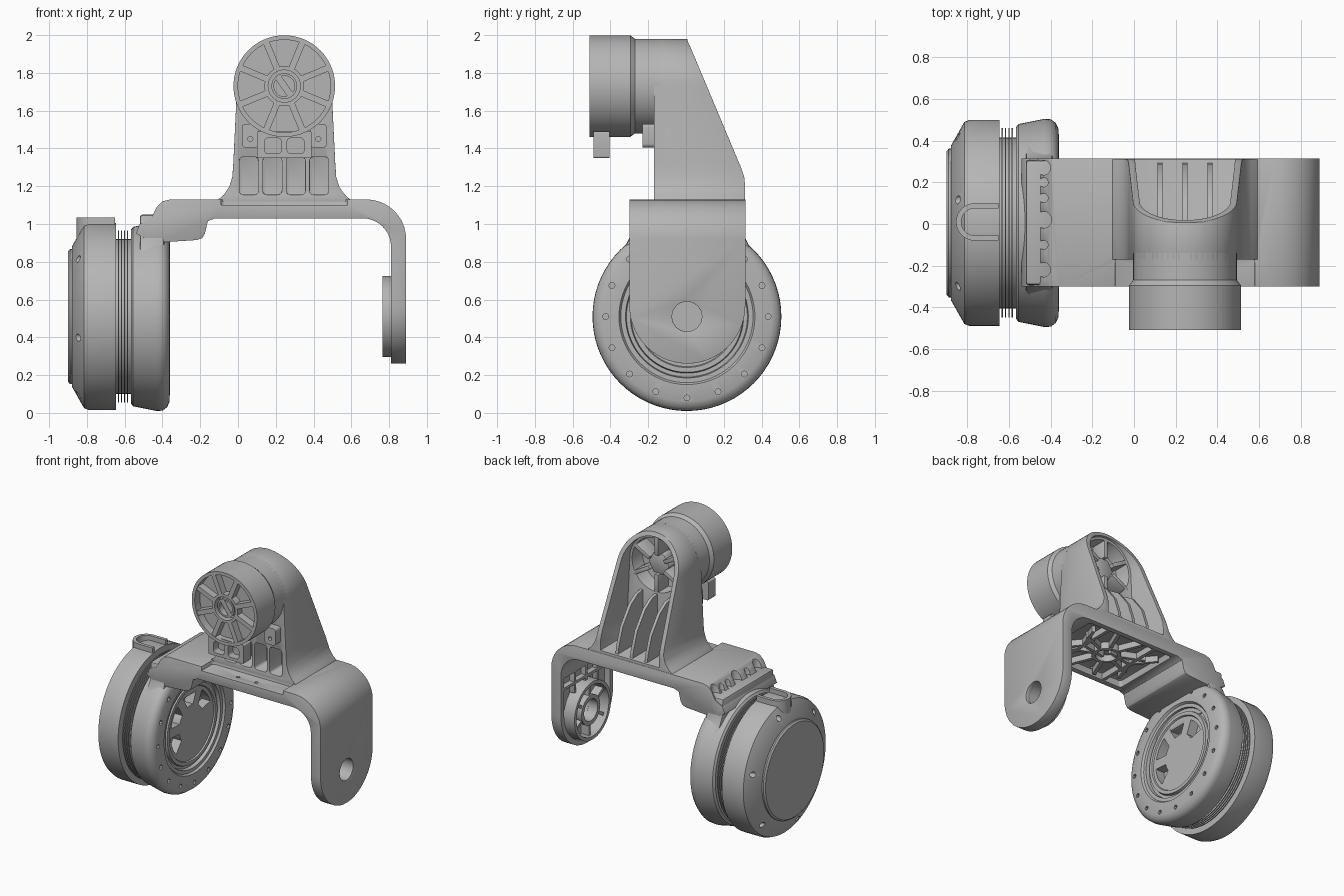
import bpy, bmesh
from math import sin, cos, pi, radians

if "Cube" in bpy.data.objects:
    bpy.data.objects.remove(bpy.data.objects["Cube"])

grey = bpy.data.materials.new("machined grey")
grey.use_nodes = True
grey.diffuse_color = (0.46, 0.46, 0.46, 1)
grey.node_tree.nodes["Principled BSDF"].inputs["Base Color"].default_value = grey.diffuse_color


def place(axis, t, u, v):
    return {"x": (t, u, v), "y": (u, t, v), "z": (u, v, t)}[axis]


def prism(bm, axis, pts, t0, t1):
    """Extrude a flat outline along an axis."""
    a, b = ([bm.verts.new(place(axis, t, u, v)) for u, v in pts] for t in (t0, t1))
    bm.faces.new(a)
    bm.faces.new(b[::-1])
    for i in range(len(pts)):
        bm.faces.new((a[i - 1], a[i], b[i], b[i - 1]))


def lathe(bm, axis, centre, profile, seg=64):
    """Revolve a closed (position, radius) outline about an axis."""
    rings = []
    for t, r in profile:
        n = seg if r > 0 else 1
        rings.append([bm.verts.new(place(axis, t, centre[0] + r * cos(2 * pi * i / seg),
                                         centre[1] + r * sin(2 * pi * i / seg))) for i in range(n)])
    for k in range(len(rings)):
        a, b = rings[k - 1], rings[k]
        if len(a) == len(b) == 1:
            continue
        for i in range(seg):
            j = (i + 1) % seg
            quad = [a[i % len(a)], a[j % len(a)], b[j % len(b)], b[i % len(b)]]
            bm.faces.new(list(dict.fromkeys(quad)))


def arc(c, r, a0, a1, n=10):
    return [(c[0] + r * cos(radians(a0 + (a1 - a0) * i / n)),
             c[1] + r * sin(radians(a0 + (a1 - a0) * i / n))) for i in range(n + 1)]


def rect(u0, u1, v0, v1, r=0.02):
    return (arc((u1 - r, v1 - r), r, 0, 90, 4) + arc((u0 + r, v1 - r), r, 90, 180, 4)
            + arc((u0 + r, v0 + r), r, 180, 270, 4) + arc((u1 - r, v0 + r), r, 270, 360, 4))


def ring(bm, axis, c, r0, r1, t0, t1, seg=48):
    lathe(bm, axis, c, [(t0, r0), (t0, r1), (t1, r1), (t1, r0)], seg)


def rod(bm, axis, c, r, t0, t1, seg=24):
    prism(bm, axis, [(c[0] + r * cos(2 * pi * i / seg), c[1] + r * sin(2 * pi * i / seg))
                     for i in range(seg)], t0, t1)


def spokes(bm, axis, c, n, r0, r1, w, t0, t1, phase=0):
    for i in range(n):
        a = radians(phase) + 2 * pi * i / n
        d, s = (cos(a), sin(a)), (-sin(a) * w / 2, cos(a) * w / 2)
        prism(bm, axis, [(c[0] + d[0] * r + s[0] * k, c[1] + d[1] * r + s[1] * k)
                         for r, k in ((r0, -1), (r1, -1), (r1, 1), (r0, 1))], t0, t1)


def make(name, bm):
    bmesh.ops.recalc_face_normals(bm, faces=bm.faces)
    me = bpy.data.meshes.new(name)
    bm.to_mesh(me)
    bm.free()
    me.materials.append(grey)
    ob = bpy.data.objects.new(name, me)
    bpy.context.collection.objects.link(ob)
    return ob


def select(ob):
    bpy.ops.object.select_all(action="DESELECT")
    ob.select_set(True)
    bpy.context.view_layer.objects.active = ob


def combine(ob, bm, op="DIFFERENCE"):
    tool = make("cutter", bm)
    mod = ob.modifiers.new("cut", "BOOLEAN")
    mod.object, mod.operation, mod.solver = tool, op, "EXACT"
    select(ob)
    bpy.ops.object.modifier_apply(modifier="cut")
    bpy.data.objects.remove(tool)


def finish(ob, bevel=0.0):
    select(ob)
    if bevel:
        mod = ob.modifiers.new("round", "BEVEL")
        mod.width, mod.segments, mod.angle_limit = bevel, 2, radians(40)
        bpy.ops.object.modifier_apply(modifier="round")
    bpy.ops.object.shade_smooth_by_angle(angle=radians(32))


AX = (0.005, 0.51)      # wheel motor axis (y, z)
HEAD = (0.245, 1.73)    # head axis (x, z)

# Motor end cap with screw holes
bm = bmesh.new()
lathe(bm, "x", AX, [(-0.9, 0), (-0.9, 0.345), (-0.89, 0.357), (-0.88, 0.357), (-0.88, 0.37),
                    (-0.815, 0.485), (-0.79, 0.495), (-0.645, 0.495), (-0.645, 0)], 72)
cap = make("motor_cap", bm)
bm = bmesh.new()
for p in arc(AX, 0.43, 75, 375, 5):
    rod(bm, "x", p, 0.02, -0.95, -0.8, 12)
combine(cap, bm)
finish(cap)

# Cooling fins in the gap
bm = bmesh.new()
fins = [(-0.66, 0), (-0.66, 0.41)]
for x in (-0.633, -0.617, -0.601, -0.585):
    fins += [(x - 0.003, 0.41), (x - 0.003, 0.455), (x + 0.003, 0.455), (x + 0.003, 0.41)]
lathe(bm, "x", AX, fins + [(-0.55, 0.41), (-0.55, 0)])
finish(make("motor_fins", bm))

# Motor housing with stepped inner face, screw holes and rotor windows
bm = bmesh.new()
lathe(bm, "x", AX, [(-0.567, 0), (-0.567, 0.46), (-0.555, 0.475), (-0.43, 0.5), (-0.4, 0.498), (-0.375, 0.48),
                    (-0.362, 0.45), (-0.36, 0.36), (-0.375, 0.35), (-0.375, 0.325), (-0.4, 0.32), (-0.4, 0.3),
                    (-0.38, 0.295), (-0.38, 0.27), (-0.39, 0.265), (-0.39, 0)], 72)
housing = make("motor_housing", bm)
bm = bmesh.new()
for i in range(16):
    a = 2 * pi * i / 16
    rod(bm, "x", (AX[0] + 0.43 * cos(a), AX[1] + 0.43 * sin(a)), 0.016, -0.42, -0.3, 8)
for a in (20, 75, 130, 185):
    prism(bm, "x", arc(AX, 0.24, a, a + 38, 6) + arc(AX, 0.14, a + 32, a + 6, 4), -0.46, -0.3)
combine(housing, bm)
finish(housing)

# Cable guide on the motor cap
bm = bmesh.new()
c = (-0.765, 0.01)
prism(bm, "z", [(-0.65, 0.1)] + arc(c, 0.09, 90, 270, 14) + [(-0.65, -0.08), (-0.65, -0.055)]
      + arc(c, 0.065, 270, 90, 14) + [(-0.65, 0.075)], 0.85, 1.035)
finish(make("cable_guide", bm))

# Saddle flaring from the bridge onto the housing
bm = bmesh.new()
half = [(0.3, 1.05), (0.305, 0.93), (0.34, 0.86), (0.41, 0.77), (0.38, 0.72)]
prism(bm, "x", [(y + 0.007, z) for y, z in half] + [(0.007 - y, z) for y, z in half[::-1]], -0.52, -0.39)
finish(make("saddle", bm), 0.015)

# Bridge and side arm: front outline trimmed by the rounded side outline
bm = bmesh.new()
top = [(-0.54, 0.95), (-0.52, 1.0), (-0.46, 1.03), (-0.43, 1.09), (-0.4, 1.12), (-0.36, 1.13)]
under = [(-0.12, 1.03), (-0.16, 1.015), (-0.175, 0.95), (-0.19, 0.925), (-0.22, 0.915), (-0.45, 0.9)]
prism(bm, "y", top + arc((0.68, 0.92), 0.21, 90, 0) + [(0.89, 0.2), (0.81, 0.2)]
      + arc((0.66, 0.88), 0.15, 0, 90) + under, -0.5, 0.5)
bridge = make("bridge_and_arm", bm)
bm = bmesh.new()
prism(bm, "x", arc((0.007, 0.568), 0.307, 180, 360, 28) + [(0.314, 1.3), (-0.3, 1.3)], -1, 1)
combine(bridge, bm, "INTERSECT")
bm = bmesh.new()
prism(bm, "z", rect(-0.09, 0.58, -0.5, -0.165), 1.1, 1.3)                        # front ledge
prism(bm, "z", rect(-0.1, 0.62, -0.26, 0.275), 0.98, 1.08)                       # underside pocket
prism(bm, "x", arc((0.007, 0.568), 0.27, 180, 360, 20) + [(0.277, 0.84), (-0.263, 0.84)], 0.7, 0.855)
combine(bridge, bm)
bm = bmesh.new()
rod(bm, "x", AX, 0.08, 0.84, 1, 16)
for y, r in ((-0.22, 0.035), (-0.1, 0.022), (0.02, 0.04), (0.125, 0.022), (0.2, 0.022), (0.27, 0.035)):
    rod(bm, "z", (-0.435, y), r, 1.0, 1.3, 16)
for x in (0.17, 0.32):
    rod(bm, "z", (x, -0.24), 0.012, 1.05, 1.3, 12)
combine(bridge, bm)
finish(bridge, 0.008)

# Ribs inside the arm
bm = bmesh.new()
ring(bm, "x", AX, 0.19, 0.215, 0.765, 0.87)
ring(bm, "x", AX, 0.08, 0.11, 0.78, 0.87, 32)
spokes(bm, "x", AX, 6, 0.1, 0.2, 0.022, 0.79, 0.87, 30)
for y in (-0.13, 0.005, 0.14):
    prism(bm, "x", rect(y - 0.011, y + 0.011, 0.68, 0.85, 0.004), 0.815, 0.87)
prism(bm, "x", rect(-0.27, 0.28, 0.745, 0.765, 0.004), 0.815, 0.87)
finish(make("arm_ribs", bm))

# Ribs under the bridge
bm = bmesh.new()
c = (0.25, 0.007)
ring(bm, "z", c, 0.075, 0.1, 1.03, 1.09)
spokes(bm, "z", c, 8, 0.095, 0.275, 0.025, 1.035, 1.09, 22.5)
for s in (-1, 1):
    u = c[0] + s * 0.2
    prism(bm, "z", rect(u - 0.012, u + 0.012, -0.27, 0.28, 0.004), 1.035, 1.09)
    spokes(bm, "z", (u, c[1]), 3, 0, 0.2, 0.022, 1.035, 1.09, -50 + (180 if s < 0 else 0))
finish(make("bridge_ribs", bm))

# Tower: arched front outline trimmed by the sloping side outline
def arch(inset, base):
    flare = [(0.27, 1.32), (0.275, 1.25), (0.29, 1.2), (0.32, 1.155), (0.36, 1.12)] if not inset else \
            [(0.27 - inset, 1.32), (0.275 - inset, base)]
    cx = HEAD[0]
    return ([(cx + d, z) for d, z in flare[::-1]] + arc(HEAD, 0.25 - inset, 0, 180, 28)
            + [(cx - d, z) for d, z in flare])


bm = bmesh.new()
prism(bm, "y", arch(0, 1.12), -0.6, 0.6)
tower = make("tower", bm)
bm = bmesh.new()
prism(bm, "x", [(-0.17, 1.0), (0.312, 1.0), (0.312, 1.21), (0.308, 1.25), (0.295, 1.29), (0.02, 1.945),
                (0.01, 1.965), (-0.01, 2.1), (-0.17, 2.1)], -1, 1)
combine(tower, bm, "INTERSECT")
bm = bmesh.new()
prism(bm, "y", arch(0.032, 1.15), 0.0, 0.7)                                     # rear hollow
for i in range(4):
    x = 0.008 + i * 0.124
    prism(bm, "y", rect(x, x + 0.1, 1.155, 1.355), -0.5, -0.03)                 # front pockets
combine(tower, bm)
bm = bmesh.new()
rod(bm, "y", HEAD, 0.2, -0.12, 0.1, 32)
combine(tower, bm)
finish(tower, 0.008)

# Rear ribs and star hub of the tower
bm = bmesh.new()
for x in (0.125, 0.245, 0.365):
    prism(bm, "x", [(-0.01, 1.13), (0.295, 1.13), (0.285, 1.2), (0.24, 1.33), (0.14, 1.46),
                    (0.06, 1.51), (-0.01, 1.52)], x - 0.011, x + 0.011)
finish(make("tower_ribs", bm))
bm = bmesh.new()
rod(bm, "y", HEAD, 0.085, -0.13, -0.03, 6)
spokes(bm, "y", HEAD, 6, 0.07, 0.225, 0.03, -0.13, 0.0, 30)
finish(make("tower_star_hub", bm), 0.005)

# Head: neck, drum and spoked front face
bm = bmesh.new()
lathe(bm, "y", HEAD, [(-0.14, 0), (-0.14, 0.25), (-0.27, 0.25), (-0.295, 0.269), (-0.51, 0.269),
                      (-0.51, 0.245), (-0.45, 0.245), (-0.45, 0)], 72)
finish(make("head_drum", bm))
bm = bmesh.new()
ring(bm, "y", HEAD, 0.085, 0.105, -0.505, -0.44)
ring(bm, "y", HEAD, 0.055, 0.068, -0.495, -0.44, 32)
spokes(bm, "y", HEAD, 8, 0.1, 0.25, 0.034, -0.505, -0.44, 22.5)
spokes(bm, "y", HEAD, 2, 0, 0.06, 0.035, -0.49, -0.44, 125)
finish(make("head_spokes", bm))

# Window bracket and screw bosses below the head
bm = bmesh.new()
prism(bm, "y", rect(0.1, 0.39, 1.35, 1.49, 0.008), -0.49, -0.405)
bracket = make("head_bracket", bm)
bm = bmesh.new()
for x in (0.14, 0.26):
    prism(bm, "y", rect(x, x + 0.09, 1.372, 1.455), -0.6, -0.43)
combine(bracket, bm)
finish(bracket)
bm = bmesh.new()
for x in (0.065, 0.425):
    prism(bm, "y", rect(x - 0.045, x + 0.045, 1.405, 1.53), -0.23, -0.16)
bosses = make("screw_bosses", bm)
bm = bmesh.new()
for x in (0.065, 0.425):
    rod(bm, "y", (x, 1.45), 0.014, -0.3, -0.19, 12)
combine(bosses, bm)
finish(bosses)
